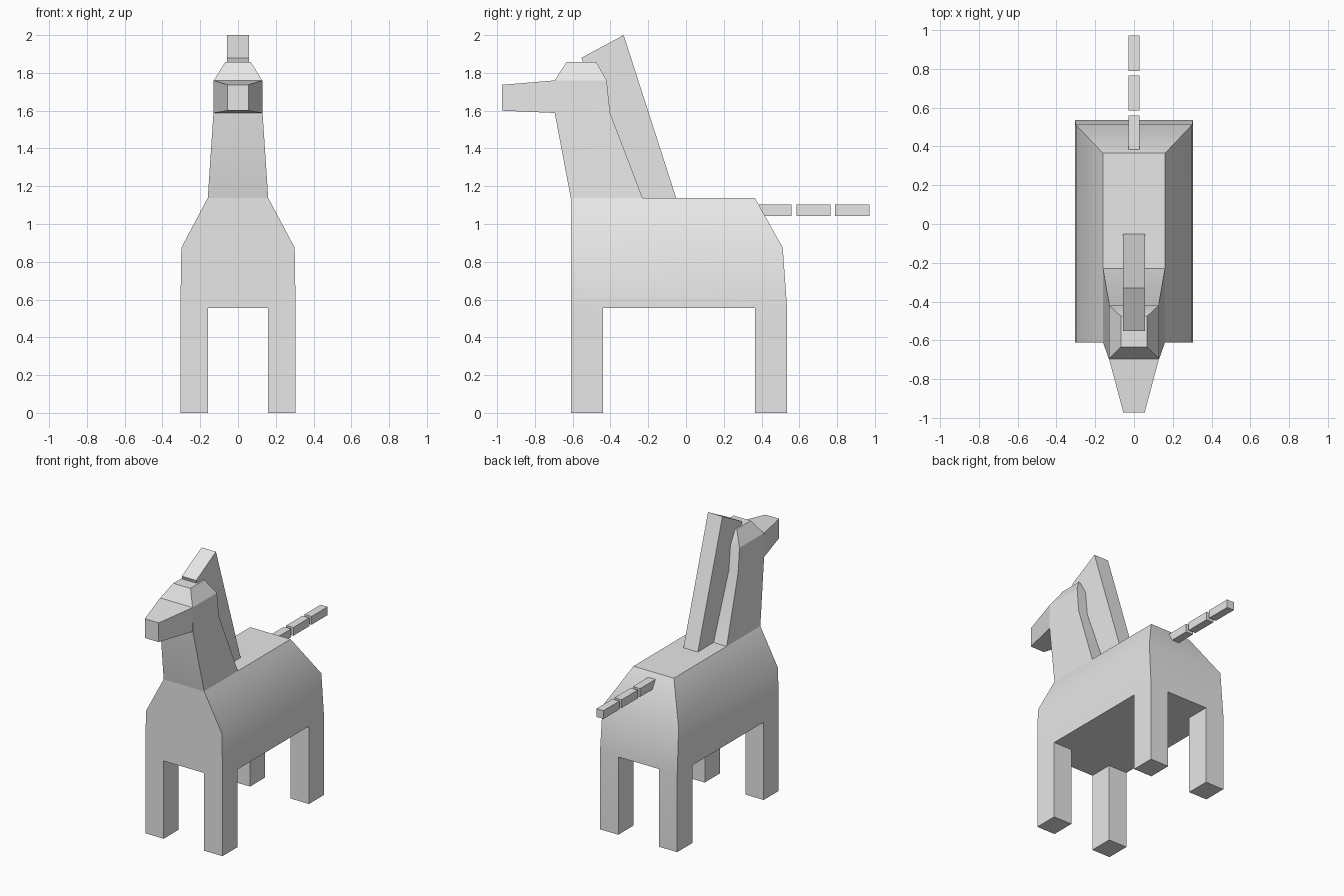
import bpy, bmesh, math
from mathutils import Vector

cube = bpy.data.objects.get("Cube")
if cube:
    bpy.data.objects.remove(cube, do_unlink=True)

grey = bpy.data.materials.new("light_grey")
grey.use_nodes = True
colour = (0.8, 0.8, 0.8, 1.0)
grey.diffuse_color = colour
grey.node_tree.nodes["Principled BSDF"].inputs["Base Color"].default_value = colour


def loft(rings):
    """Closed skin through four-cornered rings."""
    bm = bmesh.new()
    loops = [[bm.verts.new(p) for p in ring] for ring in rings]
    for a, b in zip(loops, loops[1:]):
        for i in range(4):
            j = (i + 1) % 4
            bm.faces.new((a[i], a[j], b[j], b[i]))
    bm.faces.new(loops[0])
    bm.faces.new(loops[-1])
    bmesh.ops.recalc_face_normals(bm, faces=bm.faces)
    return bm


def level(hx, y0, y1, z):
    """Horizontal rectangle, symmetric in x."""
    return [(-hx, y0, z), (hx, y0, z), (hx, y1, z), (-hx, y1, z)]


def upright(hx, y, z0, z1):
    """Rectangle facing along y."""
    return [(-hx, y, z0), (hx, y, z0), (hx, y, z1), (-hx, y, z1)]


def finish(name, bm):
    bmesh.ops.recalc_face_normals(bm, faces=bm.faces)
    mesh = bpy.data.meshes.new(name)
    bm.to_mesh(mesh)
    bm.free()
    mesh.materials.append(grey)
    obj = bpy.data.objects.new(name, mesh)
    bpy.context.collection.objects.link(obj)
    bpy.ops.object.select_all(action='DESELECT')
    obj.select_set(True)
    bpy.context.view_layer.objects.active = obj
    bpy.ops.object.shade_smooth_by_angle(angle=math.radians(30))
    return obj


# Torso, with the belly cut into a grid and its corners extruded into legs
belly = 0.555
body = loft([level(0.305, -0.61, 0.535, belly),
             level(0.30, -0.61, 0.512, 0.875),
             level(0.16, -0.61, 0.365, 1.138)])


def belly_faces():
    return [f for f in body.faces if all(abs(v.co.z - belly) < 1e-4 for v in f.verts)]


cuts = [((0.16, 0, 0), (1, 0, 0)), ((-0.16, 0, 0), (1, 0, 0)),
        ((0, -0.44, 0), (0, 1, 0)), ((0, 0.365, 0), (0, 1, 0))]
for point, normal in cuts:
    faces = belly_faces()
    edges = {e for f in faces for e in f.edges}
    verts = {v for f in faces for v in f.verts}
    bmesh.ops.bisect_plane(body, geom=[*faces, *edges, *verts],
                           plane_co=point, plane_no=normal)
for f in belly_faces():
    c = f.calc_center_median()
    if abs(c.x) > 0.17 and (c.y < -0.45 or c.y > 0.37):
        out = bmesh.ops.extrude_face_region(body, geom=[f])["geom"]
        moved = [g for g in out if isinstance(g, bmesh.types.BMVert)]
        bmesh.ops.translate(body, verts=moved, vec=Vector((0, 0, -belly)))
        if f.is_valid:
            bmesh.ops.delete(body, geom=[f], context='FACES_ONLY')
finish("body_and_legs", body)

# Neck rising into the head and crown
finish("neck_and_head", loft([level(0.16, -0.61, -0.23, 1.138),
                              level(0.13, -0.695, -0.402, 1.588),
                              level(0.128, -0.695, -0.42, 1.76),
                              level(0.068, -0.633, -0.475, 1.857)]))

# Tapered muzzle
finish("muzzle", loft([upright(0.129, -0.694, 1.588, 1.76),
                       upright(0.055, -0.973, 1.6, 1.737)]))

# Leaning mane slab
finish("mane", loft([level(0.057, -0.31, -0.052, 1.138),
                     [(-0.057, -0.553, 1.88), (0.057, -0.553, 1.88),
                      (0.057, -0.33, 2.0), (-0.057, -0.33, 2.0)]]))

# Three separate tail blocks
for i in range(3):
    y = 0.378 + 0.206 * i
    finish(f"tail_segment_{i + 1}", loft([upright(0.028, y, 1.043, 1.102),
                                          upright(0.028, y + 0.181, 1.043, 1.102)]))
